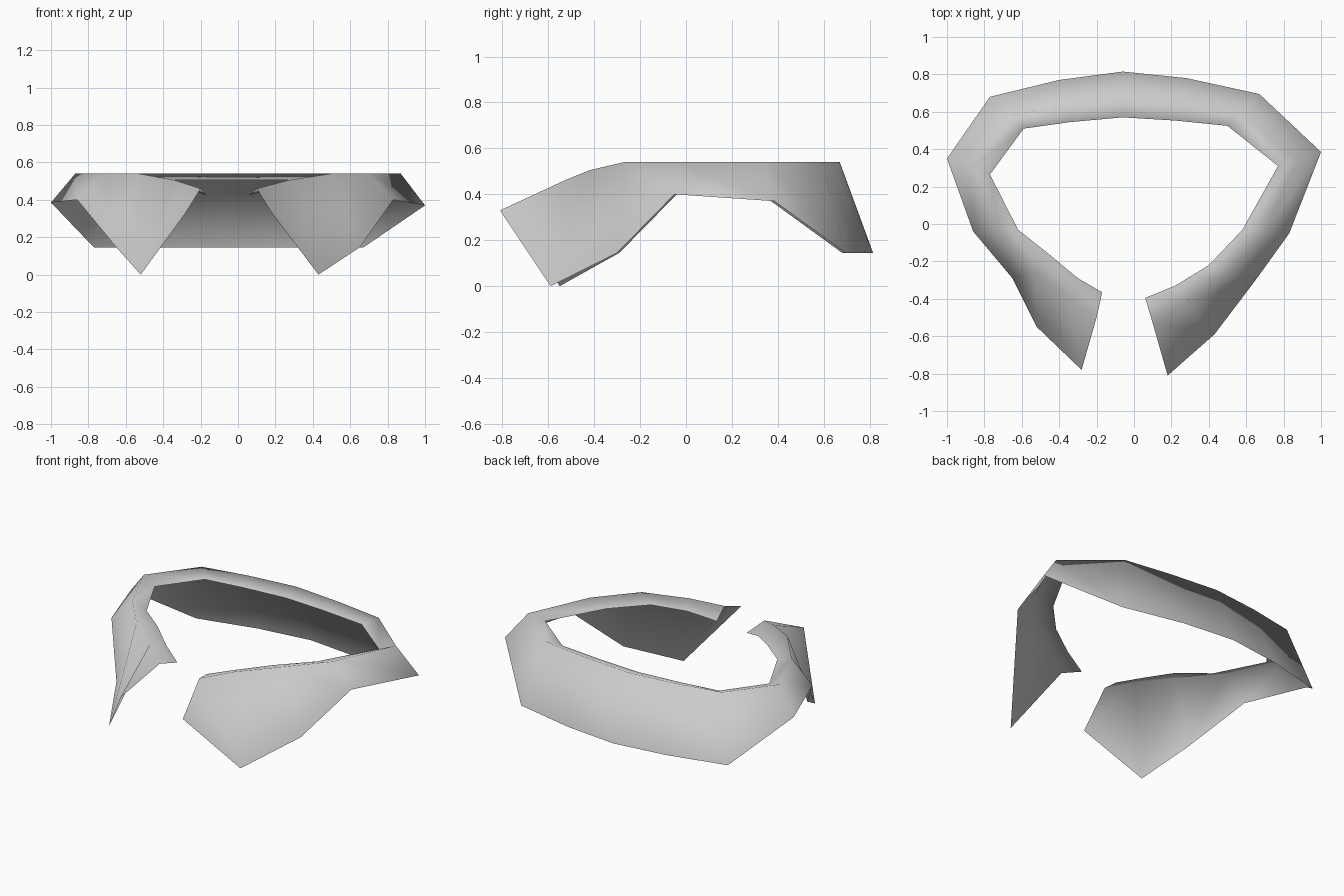
import bpy, bmesh

# Three rails run round the open collar, from the left front tip to the right one.
# Lower outer edge (x, y, z)
lower = [(-.28, -.78, .33), (-.52, -.55, 0), (-.65, -.29, .145), (-.86, -.04, .40),
         (-1, .35, .385), (-.77, .68, .145), (-.40, .77, .145), (-.06, .815, .145),
         (.28, .78, .145), (.67, .695, .145), (1, .385, .37), (.83, -.05, .40),
         (.65, -.30, .145), (.43, -.59, 0), (.18, -.81, .33)]
# Fold line along the top (x, y, z)
fold = [(-.20, -.50, .46), (-.34, -.40, .505), (-.53, -.26, .54), (-.72, -.03, .54),
        (-.87, .30, .54), (-.66, .58, .54), (-.37, .635, .54), (-.06, .67, .54),
        (.26, .64, .54), (.57, .595, .54), (.87, .34, .54), (.70, -.04, .54),
        (.50, -.27, .54), (.27, -.42, .505), (.10, -.53, .46)]
# Inner edge, hanging just below the fold (x, y)
inner = [(-.17, -.365), (-.30, -.29), (-.45, -.165), (-.62, -.03), (-.77, .265),
         (-.59, .51), (-.34, .545), (-.06, .57), (.22, .553), (.50, .525),
         (.77, .31), (.58, -.03), (.40, -.22), (.22, -.33), (.06, -.395)]
DROP = .035

# Cloth colour
cloth = bpy.data.materials.new("light_grey_cloth")
cloth.diffuse_color = (.6, .6, .6, 1)

# Collar sheet: outer fall plus the narrow turned-in band
bm = bmesh.new()
rails = [lower, fold, [(x, y, f[2] - DROP) for (x, y), f in zip(inner, fold)]]
rows = [[bm.verts.new(p) for p in rail] for rail in rails]
for a, b in zip(rows, rows[1:]):
    for i in range(len(a) - 1):
        face = bm.faces.new((a[i], b[i], b[i + 1], a[i + 1]))
        face.smooth = True
bm.normal_update()
if sum(f.normal.z for f in bm.faces) < 0:
    bmesh.ops.reverse_faces(bm, faces=bm.faces[:])

mesh = bpy.data.meshes.new("collar")
bm.to_mesh(mesh)
bm.free()
mesh.materials.append(cloth)
collar = bpy.data.objects.new("collar", mesh)
bpy.context.collection.objects.link(collar)
